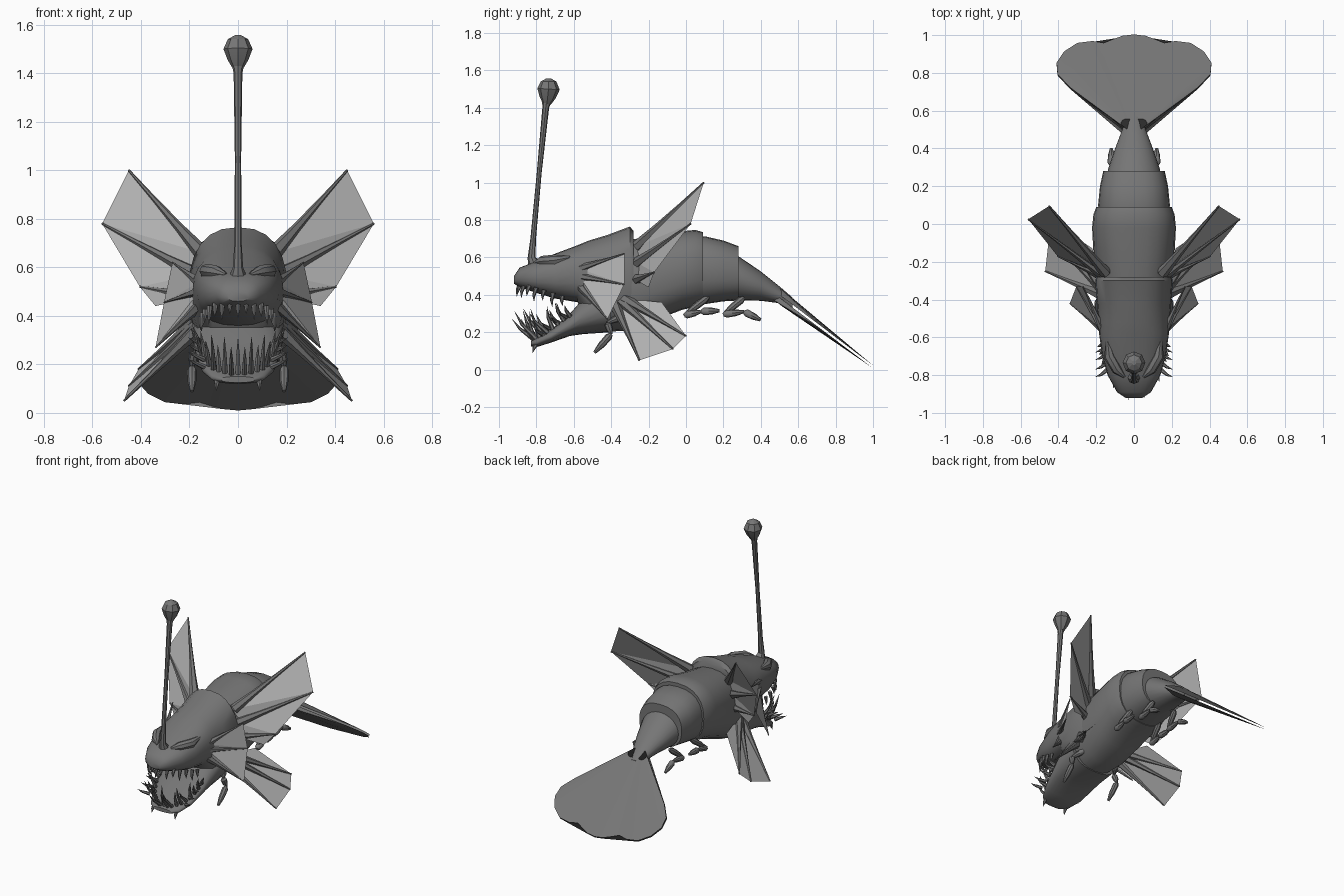
import bpy, bmesh, math
from mathutils import Vector

if "Cube" in bpy.data.objects:
    bpy.data.objects.remove(bpy.data.objects["Cube"])


def material(name, v):
    m = bpy.data.materials.new(name)
    m.diffuse_color = (v, v, v, 1)
    m.use_nodes = True
    m.node_tree.nodes["Principled BSDF"].inputs["Base Color"].default_value = m.diffuse_color
    return m


SKIN = material("dark_grey_skin", 0.18)
WEB = material("pale_grey_membrane", 0.45)


def finish(name, bm, mat, angle=40):
    bmesh.ops.recalc_face_normals(bm, faces=bm.faces)
    me = bpy.data.meshes.new(name)
    bm.to_mesh(me)
    bm.free()
    ob = bpy.data.objects.new(name, me)
    bpy.context.collection.objects.link(ob)
    me.materials.append(mat)
    bpy.ops.object.select_all(action='DESELECT')
    ob.select_set(True)
    bpy.context.view_layer.objects.active = ob
    bpy.ops.object.shade_smooth_by_angle(angle=math.radians(angle))
    return ob


def bridge(bm, rings):
    for a, b in zip(rings, rings[1:]):
        for i in range(len(a)):
            j = (i + 1) % len(a)
            bm.faces.new((a[i], a[j], b[j], b[i]))
    bm.faces.new(rings[0])
    bm.faces.new(rings[-1])


def spow(v, e):
    return math.copysign(abs(v) ** e, v)


def loft(name, sections, n=24, power=2.4):
    """Skin rounded cross-sections (y, half width, bottom, top)."""
    bm = bmesh.new()
    rings = []
    for y, w, zb, zt in sections:
        ring = []
        for i in range(n):
            a = 2 * math.pi * i / n
            ring.append(bm.verts.new((w * spow(math.cos(a), 2 / power), y,
                        (zb + zt) / 2 + (zt - zb) / 2 * spow(math.sin(a), 2 / power))))
        rings.append(ring)
    bridge(bm, rings)
    return finish(name, bm, SKIN)


def add_tube(bm, pts, radii, n=8):
    pts = [Vector(p) for p in pts]
    rings = []
    for k, p in enumerate(pts):
        d = (pts[min(k + 1, len(pts) - 1)] - pts[max(k - 1, 0)]).normalized()
        u = d.cross(Vector((1, 0, 0)) if abs(d.x) < 0.8 else Vector((0, 0, 1))).normalized()
        v = d.cross(u)
        rings.append([bm.verts.new(p + radii[k] * (u * math.cos(2 * math.pi * i / n)
                      + v * math.sin(2 * math.pi * i / n))) for i in range(n)])
    bridge(bm, rings)


def flip(p, s):
    return (p[0] * s, p[1], p[2])


# Body segments, each overlapping the next like a plate
loft("head", [(-0.92, 0.045, 0.46, 0.50), (-0.89, 0.09, 0.44, 0.545), (-0.80, 0.14, 0.41, 0.58),
              (-0.70, 0.168, 0.38, 0.62), (-0.58, 0.185, 0.36, 0.665), (-0.52, 0.19, 0.26, 0.69),
              (-0.42, 0.197, 0.22, 0.72), (-0.30, 0.205, 0.22, 0.765), (-0.28, 0.20, 0.24, 0.74)])
loft("lower_jaw", [(-0.83, 0.07, 0.125, 0.15), (-0.80, 0.11, 0.12, 0.17), (-0.72, 0.15, 0.145, 0.215),
                   (-0.62, 0.172, 0.18, 0.30), (-0.55, 0.182, 0.19, 0.38), (-0.40, 0.19, 0.20, 0.48)])
loft("trunk", [(-0.45, 0.18, 0.20, 0.66), (-0.30, 0.20, 0.21, 0.695), (-0.15, 0.215, 0.27, 0.715),
               (-0.02, 0.222, 0.32, 0.74), (0.05, 0.215, 0.335, 0.747), (0.09, 0.20, 0.345, 0.735)])
loft("rear_trunk", [(0.0, 0.18, 0.34, 0.69), (0.10, 0.19, 0.35, 0.713), (0.20, 0.18, 0.365, 0.69),
                    (0.28, 0.163, 0.375, 0.66)])
loft("tail_stalk", [(0.20, 0.14, 0.365, 0.645), (0.29, 0.138, 0.37, 0.60), (0.40, 0.10, 0.368, 0.525),
                    (0.50, 0.062, 0.355, 0.445), (0.57, 0.05, 0.31, 0.385)], power=2)

# Tail fan with a scalloped rear edge, thinning outward
half = [(0.055, 0.50), (0.13, 0.565), (0.23, 0.635), (0.34, 0.72), (0.405, 0.79), (0.41, 0.85),
        (0.37, 0.91), (0.30, 0.955), (0.22, 0.965), (0.16, 0.955), (0.11, 0.975), (0.06, 0.993)]
outline = half + [(0, 1.0)] + [(-x, y) for x, y in reversed(half)]
bm = bmesh.new()
normal = Vector((0, 0.62, 0.79))
rows = []
for k in range(1, 7):
    u = k / 6
    top, bot = [], []
    for x, y in outline:
        px, py = x * u, 0.45 + (y - 0.45) * u
        p = Vector((px, py, 0.43 - (py - 0.45) * 0.755))
        t = normal * (0.034 * (1 - u) + 0.006)
        top.append(bm.verts.new(p + t))
        bot.append(bm.verts.new(p - t))
    rows.append(top + bot[::-1])
bridge(bm, rows)
finish("tail_fan", bm, SKIN)

# Lure stalk and bulb
bm = bmesh.new()
add_tube(bm, [(0, -0.80, 0.54), (0, -0.826, 0.60), (0, -0.817, 0.70), (0, -0.785, 1.05),
              (0, -0.75, 1.40), (0, -0.744, 1.44)],
         [0.045, 0.021, 0.015, 0.013, 0.018, 0.026])
finish("lure_stalk", bm, SKIN)
bm = bmesh.new()
add_tube(bm, [(0, -0.744, 1.42), (0, -0.74, 1.455), (0, -0.735, 1.50), (0, -0.735, 1.54), (0, -0.735, 1.557)],
         [0.022, 0.043, 0.06, 0.042, 0.012])
finish("lure_bulb", bm, SKIN, 20)

# Brow bumps
for s, side in ((1, "right"), (-1, "left")):
    bm = bmesh.new()
    add_tube(bm, [(s * 0.05, -0.81, 0.57), (s * 0.09, -0.77, 0.58), (s * 0.13, -0.70, 0.585),
                  (s * 0.14, -0.62, 0.60)], [0.008, 0.028, 0.03, 0.01])
    finish(side + "_brow", bm, SKIN)


# Teeth around each jaw, longest at the front of the lower jaw
def tooth(bm, base, tip, r):
    b, t = Vector(base), Vector(tip)
    mid = b.lerp(t, 0.55) + Vector((0, -0.08 * (t - b).length, 0))
    add_tube(bm, [b, mid, t], [r, r * 0.65, r * 0.05], 6)


upper, lower = bmesh.new(), bmesh.new()
for i in range(15):
    a = math.pi * (i / 14 - 0.5)
    x, c = math.sin(a), math.cos(a)
    base = (0.15 * x, -0.66 - 0.225 * c, 0.395 + 0.07 * c)
    ln = 0.075 if i % 2 else 0.055
    tooth(upper, base, (base[0] * 1.03, base[1] - 0.02 * c, base[2] - ln), 0.013)
for i in range(19):
    a = math.pi * (i / 18 - 0.5)
    x, c = math.sin(a), math.cos(a)
    base = (0.155 * x, -0.62 - 0.185 * c, 0.285 - 0.135 * c)
    ln = (0.08 + 0.08 * c) * (1 if i % 2 else 0.75)
    tooth(lower, base, (base[0] * (1.25 - 0.2 * c), base[1] - (0.03 + 0.10 * c * (i % 3) / 2), base[2] + ln), 0.013)
for s in (1, -1):
    # short spikes outside the jaw and chin fangs
    for y, z in ((-0.77, 0.19), (-0.73, 0.22), (-0.68, 0.25), (-0.64, 0.28)):
        tooth(lower, (s * 0.14, y, z), (s * 0.205, y - 0.04, z + 0.03), 0.012)
    tooth(lower, (s * 0.085, -0.79, 0.15), (s * 0.09, -0.82, 0.09), 0.014)
finish("upper_teeth", upper, SKIN)
finish("lower_teeth", lower, SKIN)

# Fins: (name, spine base and tip pairs, extra membrane corner, spine radius)
FINS = [
    ("back_fin", [((0.15, -0.26, 0.66), (0.45, 0.095, 1.0)),
                  ((0.17, -0.26, 0.57), (0.56, 0.025, 0.78)),
                  ((0.17, -0.27, 0.48), (0.405, -0.17, 0.52))], (0.34, -0.20, 0.44), 0.032),
    ("gill_fin", [((0.16, -0.57, 0.54), (0.27, -0.33, 0.62)),
                  ((0.16, -0.57, 0.50), (0.305, -0.33, 0.455)),
                  ((0.16, -0.56, 0.44), (0.34, -0.42, 0.27))], (0.19, -0.52, 0.40), 0.024),
    ("belly_fin", [((0.16, -0.38, 0.35), (0.47, -0.25, 0.05)),
                   ((0.16, -0.35, 0.37), (0.45, -0.07, 0.11)),
                   ((0.17, -0.33, 0.38), (0.41, 0.0, 0.18))], (0.22, -0.13, 0.36), 0.032),
]
for s, side in ((1, "right"), (-1, "left")):
    for name, spines, corner, r in FINS:
        bm = bmesh.new()
        for b, t in spines:
            b, t = Vector(flip(b, s)), Vector(flip(t, s))
            add_tube(bm, [b, b.lerp(t, 0.3), b.lerp(t, 0.65), t], [r, r * 0.6, r * 0.32, r * 0.15], 6)
        finish(f"{side}_{name}_spines", bm, SKIN)
        bm = bmesh.new()
        vs = [(bm.verts.new(flip(b, s)), bm.verts.new(flip(t, s))) for b, t in spines]
        for (b0, t0), (b1, t1) in zip(vs, vs[1:]):
            bm.faces.new((b0, t0, t1))
            bm.faces.new((b0, t1, b1))
        bm.faces.new((vs[-1][0], vs[-1][1], bm.verts.new(flip(corner, s))))
        finish(f"{side}_{name}_membrane", bm, WEB, 5)

# Jointed legs under the belly
LEGS = [
    [(0.13, -0.33, 0.29), (0.18, -0.42, 0.25), (0.19, -0.40, 0.19), (0.19, -0.49, 0.09)],
    [(0.12, 0.12, 0.39), (0.15, -0.01, 0.29), (0.15, 0.08, 0.31), (0.15, 0.18, 0.315)],
    [(0.09, 0.31, 0.385), (0.12, 0.20, 0.295), (0.12, 0.31, 0.31), (0.12, 0.40, 0.265)],
]
for s, side in ((1, "right"), (-1, "left")):
    for k, pts in enumerate(LEGS):
        bm = bmesh.new()
        for a, b in zip(pts, pts[1:]):
            a, b = Vector(flip(a, s)), Vector(flip(b, s))
            add_tube(bm, [a, a.lerp(b, 0.15), a.lerp(b, 0.6), b], [0.01, 0.02, 0.018, 0.008])
        finish(f"{side}_leg_{k + 1}", bm, SKIN)
